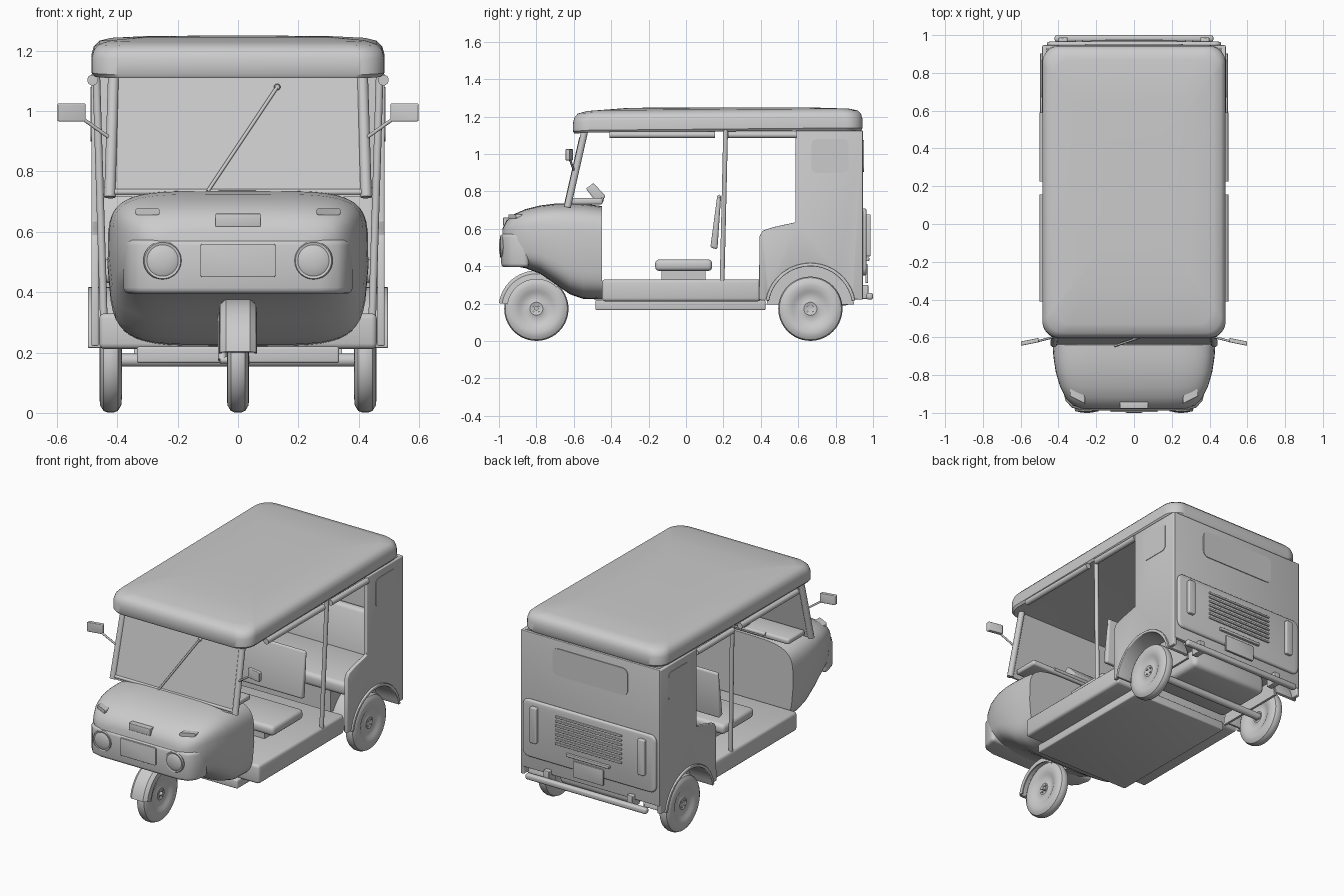
import bpy, bmesh, math
from mathutils import Vector

if "Cube" in bpy.data.objects:
    bpy.data.objects.remove(bpy.data.objects["Cube"])

grey = bpy.data.materials.new("plain grey")
grey.diffuse_color = (0.6, 0.6, 0.6, 1)
grey.use_nodes = True
grey.node_tree.nodes["Principled BSDF"].inputs["Base Color"].default_value = grey.diffuse_color


def finish(name, bm, bev=0, mirror=False, segs=3):
    bmesh.ops.recalc_face_normals(bm, faces=bm.faces)
    if bev:
        edges = [e for e in bm.edges if len(e.link_faces) == 2 and e.calc_face_angle() > 0.6]
        bmesh.ops.bevel(bm, geom=edges, offset=bev, segments=segs, profile=0.5, affect='EDGES')
    me = bpy.data.meshes.new(name)
    bm.to_mesh(me)
    bm.free()
    me.polygons.foreach_set("use_smooth", [True] * len(me.polygons))
    me.set_sharp_from_angle(angle=math.radians(35))
    me.materials.append(grey)
    ob = bpy.data.objects.new(name, me)
    bpy.context.collection.objects.link(ob)
    if mirror:
        ob.modifiers.new("Mirror", 'MIRROR').use_clip = False
    return ob


def loft(name, rings, bev=0, mirror=False, tweak=None):
    bm = bmesh.new()
    rows = [[bm.verts.new(p) for p in r] for r in rings]
    n = len(rows[0])
    for a, b in zip(rows, rows[1:]):
        for i in range(n):
            bm.faces.new((a[i], a[(i + 1) % n], b[(i + 1) % n], b[i]))
    bm.faces.new(rows[0])
    bm.faces.new(rows[-1])
    if tweak:
        for v in bm.verts:
            tweak(v.co)
    return finish(name, bm, bev, mirror)


def put(p, axis, a):
    q = list(p)
    q.insert(axis, a)
    return q


def prism(name, pts, axis, a0, a1, bev=0, mirror=False):
    return loft(name, [[put(p, axis, a) for p in pts] for a in (a0, a1)], bev, mirror)


def box(name, x0, x1, y0, y1, z0, z1, bev=0.0, mirror=False):
    return prism(name, [(x0, y0), (x1, y0), (x1, y1), (x0, y1)], 2, z0, z1, bev, mirror)


def rrect(cx, cy, hw, hh, r, n=5):
    pts = []
    for k, (sx, sy) in enumerate([(1, 1), (-1, 1), (-1, -1), (1, -1)]):
        for i in range(n + 1):
            a = math.pi / 2 * (k + i / n)
            pts.append((cx + sx * (hw - r) + r * math.cos(a), cy + sy * (hh - r) + r * math.sin(a)))
    return pts


def tube(name, p, q, r, mirror=False, n=12):
    p, q = Vector(p), Vector(q)
    d = (q - p).normalized()
    u = d.orthogonal().normalized()
    w = d.cross(u)
    ring = [u * r * math.cos(2 * math.pi * i / n) + w * r * math.sin(2 * math.pi * i / n) for i in range(n)]
    return loft(name, [[c + o for o in ring] for c in (p, q)], 0, mirror)


def revolve(name, prof, centre, axis, mirror=False, n=40):
    # prof holds (distance along axis, radius)
    rings = []
    for a, r in prof:
        ring = [put((r * math.cos(2 * math.pi * i / n), r * math.sin(2 * math.pi * i / n)), axis, a) for i in range(n)]
        rings.append([Vector(p) + Vector(centre) for p in ring])
    return loft(name, rings, 0, mirror)


def arc(cy, cz, r, d0, d1, n=20):
    return [(cy + r * math.cos(math.radians(d0 + (d1 - d0) * i / n)),
             cz + r * math.sin(math.radians(d0 + (d1 - d0) * i / n))) for i in range(n + 1)]


# Roof: stacked rounded outlines, dropping a little at the front
def droop(co):
    t = min(max((-0.1 - co.y) / 0.5, 0), 1)
    co.z -= 0.018 * t * t


roof = [(1.13, .44, .74), (1.127, .475, .767), (1.14, .485, .775), (1.19, .485, .773), (1.215, .478, .766),
        (1.233, .46, .748), (1.243, .42, .70), (1.249, .30, .5), (1.25, .15, .3)]
loft("roof", [[(x, y, z) for x, y in rrect(0, .17, w, h, .09 if w > .4 else .05, 8)] for z, w, h in roof], tweak=droop)

# Nose cowl: superellipse sections along y, narrower toward the bottom
nose = [(-.45, .428, .222, .722), (-.55, .432, .226, .735), (-.62, .432, .25, .737), (-.70, .427, .305, .735),
        (-.78, .415, .36, .725), (-.86, .392, .39, .705), (-.92, .362, .402, .678), (-.96, .325, .415, .645), (-.98, .27, .43, .605)]
rings = []
for y, hw, zb, zt in nose:
    ring = []
    for i in range(48):
        a = 2 * math.pi * i / 48
        c, s = math.cos(a), math.sin(a)
        sx = math.copysign(abs(c) ** .42, c)
        sz = math.copysign(abs(s) ** .42, s)
        ring.append((hw * sx * (1 - .045 * max(0, -sz)), y, (zb + zt) / 2 + sz * (zt - zb) / 2))
    rings.append(ring)
loft("nose_cowl", rings)

# Headlight band, lamps, plates and indicators
half = [(.27, -.988), (.33, -.972), (.362, -.935), (.38, -.87), (.38, -.84)]
prism("headlight_band", half + [(-x, y) for x, y in reversed(half)], 2, .395, .575, .02)
revolve("headlight", [(0, .06), (-.02, .064), (-.028, .06), (-.026, .052), (-.03, .045), (-.034, .02), (-.035, .004)],
        (.25, -.965, .505), 1, True)
prism("front_plate", rrect(0, .505, .125, .055, .008), 1, -.995, -.98, .002)
box("front_badge_panel", -.075, .075, -.978, -.94, .617, .66, .003)
loft("indicator", [[(x, y, z) for x, z in rrect(.3, .667, .04, .011, .008)] for y in (-.93, -.84)], 0, True,
     lambda c: setattr(c, 'y', c.y + (c.x - .3) * .5))

# Windscreen, pillars, wiper and mirrors
prism("windscreen", [(-.638, .715), (-.626, .715), (-.536, 1.13), (-.548, 1.13)], 0, -.415, .415)
tube("windscreen_pillar", (.425, -.634, .715), (.412, -.54, 1.13), .019, True)
tube("windscreen_bottom_rail", (-.42, -.632, .732), (.42, -.632, .732), .01)
tube("wiper", (-.10, -.645, .735), (.13, -.567, 1.08), .006)
revolve("wiper_pivot", [(-.012, .008), (-.006, .011), (.012, .011)], (.13, -.56, 1.08), 1, n=12)
tube("mirror_arm", (.43, -.60, .915), (.515, -.622, .975), .006, True)
loft("mirror", [[(x, y, z) for x, z in rrect(.552, .996, .047, .03, .006)] for y in (-.635, -.612)], .004, True,
     lambda c: setattr(c, 'y', c.y - (c.x - .55) * .2))

# Dashboard and instrument cluster
box("dashboard", -.40, .40, -.61, -.445, .73, .765, .012)
prism("instrument_cluster", [(-.535, .815), (-.495, .845), (-.43, .775), (-.45, .745), (-.49, .755)], 0, -.1, .1, .008)
tube("handlebar", (-.24, -.45, .755), (.24, -.45, .755), .012)

# Chassis and floor
box("floor", -.46, .46, -.45, .40, .212, .33, .018)
box("chassis_pan", -.335, .335, -.485, .425, .165, .22, .008)

# Driver seat
box("driver_seat_base", -.275, .275, -.13, .105, .325, .385)
box("driver_seat_cushion", -.36, .36, -.165, .14, .375, .437, .022)
prism("driver_backrest", [(.13, .50), (.168, .49), (.188, .78), (.168, .785)], 0, -.35, .35, .012)

# Middle posts and rolled side curtains
tube("middle_post", (.445, .193, .32), (.47, .212, 1.135), .013, True)
for name, y0, y1 in (("front_side_curtain", -.41, .155), ("rear_side_curtain", .225, .59)):
    tube(name, (.482, y0, 1.103), (.482, y1, 1.103), .018, True)

# Rear body side with wheel cut-out
side = [(.39, .222), (.437, .222)] + arc(.665, .175, .232, 168, 12) + [
    (.945, .222), (.945, 1.125), (.585, 1.125), (.585, .635), (.47, .61), (.41, .59), (.393, .56)]
prism("rear_side_panel", side, 0, .462, .486, .005, True)
prism("quarter_window", rrect(.77, .99, .10, .09, .03), 0, .484, .489, 0, True)
prism("rear_fender", arc(.665, .175, .243, 170, 10) + arc(.665, .175, .225, 10, 170), 0, .34, .497, .004, True)
prism("wheel_housing", arc(.665, .175, .235, 175, 5), 0, .33, .345, 0, True)

# Tail panel, louvres, lamps, plate, bumper
box("back_panel", -.48, .48, .925, .947, .27, 1.125, .004)
prism("rear_window", rrect(0, .99, .26, .085, .035), 1, .945, .952)
prism("tail_panel", rrect(0, .53, .462, .18, .04), 1, .94, .965, .012)
for i in range(7):
    box("louvre", -.23, .23, .96, .973, .48 + i * .028, .493 + i * .028, .003)
prism("tail_lamp", rrect(.375, .565, .024, .112, .01), 1, .96, .987, .005, True)
box("plate_lamp_strip", -.15, .15, .955, .98, .428, .447, .004)
prism("rear_plate", rrect(0, .36, .105, .05, .006), 1, .96, .974, .002)
box("rear_bumper", -.42, .42, .965, 1.0, .222, .258, .012)
box("bumper_bracket", .27, .31, .90, .975, .225, .30, .004, True)

# Passenger bench and rear floor
box("bench_base", -.34, .34, .43, .93, .30, .44)
box("bench_cushion", -.455, .455, .42, .83, .43, .51, .025)
prism("bench_backrest", [(.80, .50), (.92, .50), (.92, .75), (.87, .75)], 0, -.455, .455, .018)

# Rear axle and engine box
tube("rear_axle", (-.40, .665, .175), (.40, .665, .175), .022)
box("engine_box", -.27, .27, .50, .88, .19, .31, .03)

# Wheels: tyre, dished rim and hub bolts
out = [(.016, .012), (.024, .035), (.018, .05), (.022, .082), (.03, .096), (.037, .125), (.035, .148), (.024, .166), (.01, .172)]
tyre = out + [(-a, r) for a, r in reversed(out)]
for name, x, y, mir in (("front_wheel", 0, -.80, False), ("rear_wheel", .422, .665, True)):
    revolve(name, tyre, (x, y, .173), 0, mir)
    for k in range(4):
        a = math.pi * (k / 2 + .25)
        by, bz = y + .022 * math.cos(a), .173 + .022 * math.sin(a)
        tube(name + "_bolt", (x - .028, by, bz), (x + .028, by, bz), .005, mir, 6)

# Front mudguard, fork and steering column
rings = []
for a in range(172, 39, -7):
    c, s = math.cos(math.radians(a)), math.sin(math.radians(a))
    sec = [(-.063, .155), (-.06, .185), (-.04, .202), (.04, .202), (.06, .185), (.063, .155), (.055, .155), (.052, .18), (-.052, .18), (-.055, .155)]
    rings.append([(x, -.80 + r * c, .175 + r * s) for x, r in sec])
loft("front_mudguard", rings)
tube("fork_arm", (-.052, -.80, .175), (-.052, -.70, .38), .014)
tube("front_axle", (-.06, -.80, .175), (.04, -.80, .175), .012)
tube("steering_column", (0, -.72, .34), (0, -.62, .60), .03)
